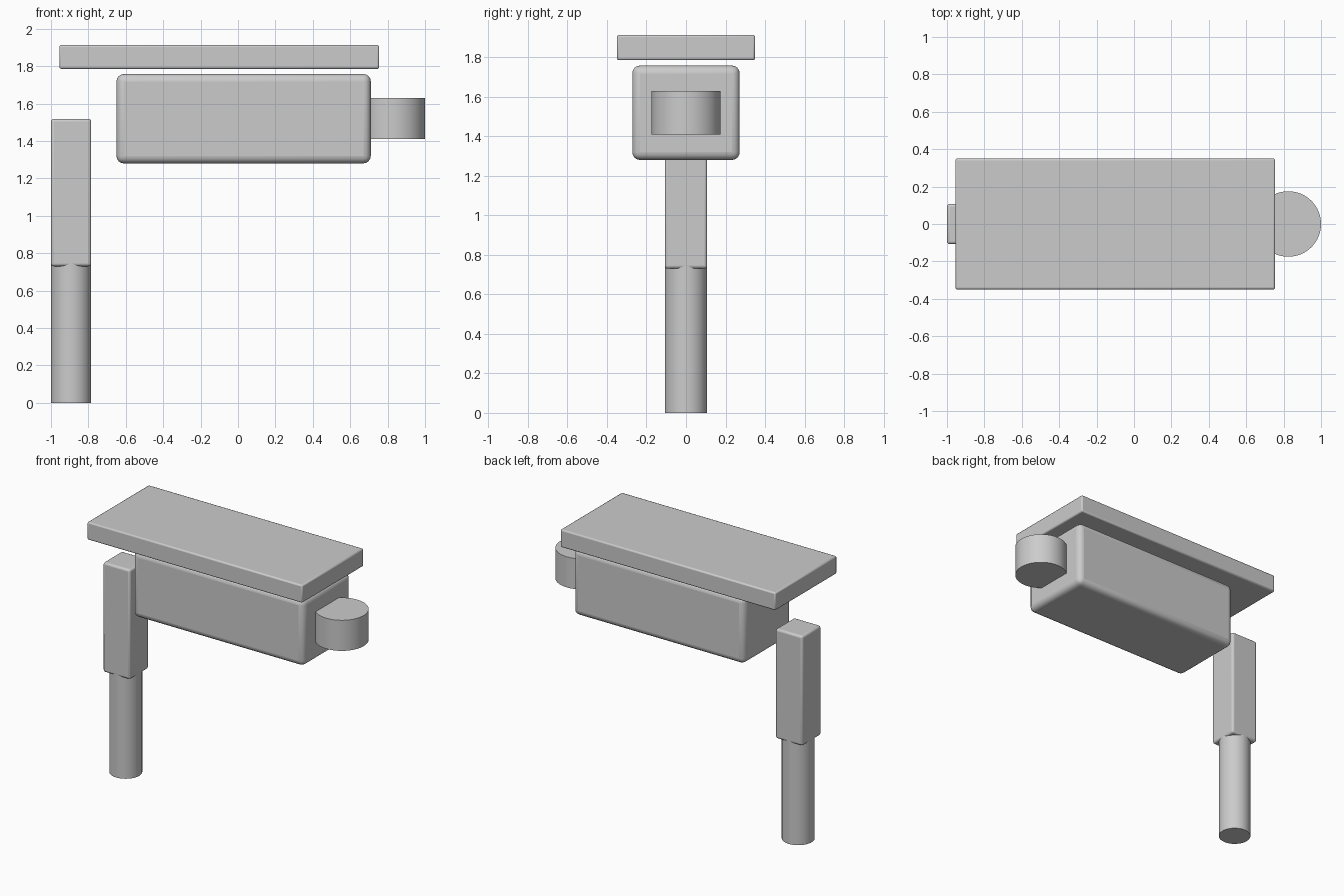
import bpy, math

if "Cube" in bpy.data.objects:
    bpy.data.objects.remove(bpy.data.objects["Cube"])


def finish(obj, name, bevel=0.0, segments=3):
    obj.name = name
    if bevel:
        m = obj.modifiers.new("Bevel", 'BEVEL')
        m.width = bevel
        m.segments = segments
        m.limit_method = 'ANGLE'
    bpy.ops.object.shade_smooth_by_angle(angle=math.radians(35))
    return obj


def box(name, x, y, z, bevel, segments=3):
    """Bevelled box from (min, max) ranges."""
    ranges = (x, y, z)
    bpy.ops.mesh.primitive_cube_add(size=1, location=[(a + b) / 2 for a, b in ranges])
    obj = bpy.context.object
    obj.scale = [b - a for a, b in ranges]
    bpy.ops.object.transform_apply(location=False, rotation=False, scale=True)
    return finish(obj, name, bevel, segments)


def cylinder(name, x, radius, z):
    """Upright cylinder on the centre line."""
    bpy.ops.mesh.primitive_cylinder_add(vertices=64, radius=radius, depth=z[1] - z[0],
                                        location=(x, 0, (z[0] + z[1]) / 2))
    return finish(bpy.context.object, name)


# Sun shield plate above the housing
box("sun_shield", (-0.955, 0.755), (-0.35, 0.35), (1.785, 1.913), 0.01, 2)
# Main housing with rounded edges
box("housing", (-0.65, 0.71), (-0.272, 0.272), (1.28, 1.758), 0.04, 4)
# Round drum at the front end
cylinder("lens_drum", 0.825, 0.175, (1.41, 1.63))
# Square upper arm and round lower post
box("mount_arm", (-1.0, -0.785), (-0.1075, 0.1075), (0.73, 1.518), 0.015, 3)
cylinder("post", -0.8925, 0.1075, (0.0, 0.76))
